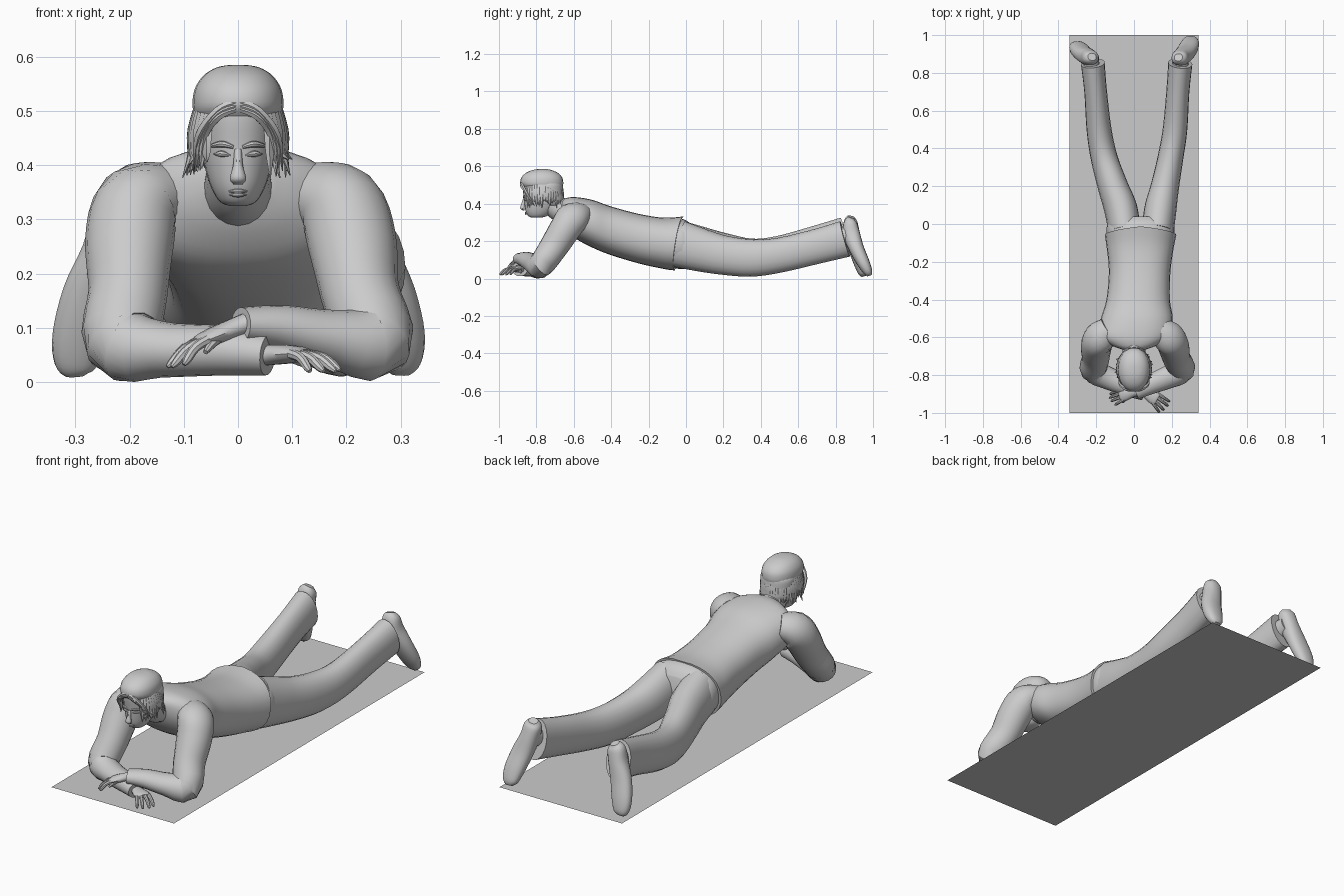
import bpy, bmesh, math, random
from mathutils import Vector

random.seed(4)


def spline(pts, steps):
    """Catmull-Rom through tuples of any length."""
    out = []
    last = len(pts) - 1
    for i in range(last):
        p = [pts[max(i - 1, 0)], pts[i], pts[i + 1], pts[min(i + 2, last)]]
        for s in range(steps):
            t = s / steps
            out.append([0.5 * (2 * b + (c - a) * t + (2 * a - 5 * b + 4 * c - d) * t * t
                               + (3 * b - a - 3 * c + d) * t ** 3) for a, b, c, d in zip(*p)])
    return out + [list(pts[-1])]


def loft(name, rings, hint=(1, 0, 0), n=20, steps=4, power=2.0, normal=None):
    """Skin rings (x, y, z, half size along hint, half size across)."""
    rings = spline(rings, steps)
    bm = bmesh.new()
    loops = []
    for i, r in enumerate(rings):
        a, b = rings[max(i - 1, 0)], rings[min(i + 1, len(rings) - 1)]
        t = Vector(normal) if normal else (Vector(b[:3]) - Vector(a[:3])).normalized()
        u = Vector(hint)
        u = (u - t * u.dot(t)).normalized()
        v = t.cross(u)
        loop = []
        for k in range(n):
            c, s = math.cos(2 * math.pi * k / n), math.sin(2 * math.pi * k / n)
            c = math.copysign(abs(c) ** (2 / power), c)
            s = math.copysign(abs(s) ** (2 / power), s)
            loop.append(bm.verts.new(Vector(r[:3]) + u * c * r[3] + v * s * r[4]))
        loops.append(loop)
    for p, q in zip(loops, loops[1:]):
        for k in range(n):
            bm.faces.new((p[k], p[(k + 1) % n], q[(k + 1) % n], q[k]))
    bm.faces.new(loops[0][::-1])
    bm.faces.new(loops[-1])
    bmesh.ops.recalc_face_normals(bm, faces=bm.faces)
    me = bpy.data.meshes.new(name)
    bm.to_mesh(me)
    bm.free()
    ob = bpy.data.objects.new(name, me)
    bpy.context.collection.objects.link(ob)
    return ob


def level_loft(name, rows, **kw):
    """Horizontal rings from (z, y front, y back, half width)."""
    return loft(name, [(0, (f + b) / 2, z, w, (b - f) / 2) for z, f, b, w in rows],
                normal=(0, 0, 1), **kw)


# mat
bpy.ops.mesh.primitive_plane_add(size=1)
mat = bpy.context.object
mat.name = "floor_mat"
mat.scale = (0.685, 2, 1)

# shirt body, from neck to hem: y, centre x, top, bottom, half width
shirt = [(-.665, 0, .415, .33, .06), (-.64, 0, .43, .275, .125), (-.59, 0, .435, .215, .19),
         (-.50, .015, .42, .165, .19), (-.40, .022, .385, .125, .168), (-.25, .03, .345, .08, .163),
         (-.12, .033, .325, .052, .178), (-.035, .035, .332, .043, .189)]
ob = loft("shirt", [(x, y, (t + b) / 2, w, (t - b) / 2) for y, x, t, b, w in shirt],
          n=28, power=2.3, normal=(0, 1, 0))
for v in ob.data.vertices:  # slanted hem
    if v.co.y > -.13:
        k = (v.co.y + .13) / .095
        v.co.y += k * ((v.co.z - .19) * .16 - abs(v.co.x - .035) * .12)

# trousers
loft("trouser_hips", [(.034, -.13, .187, .165, .125), (.035, -.04, .187, .18, .135),
                      (.035, .01, .18, .172, .125), (.035, .04, .17, .14, .1)],
     n=28, power=2.3, normal=(0, 1, 0))
legs = {
    "left": [(-.05, -.04, .185, .085, .125), (-.07, .08, .158, .088, .118), (-.112, .2, .135, .08, .108),
             (-.158, .35, .113, .071, .1), (-.185, .5, .133, .066, .095), (-.203, .7, .19, .06, .093),
             (-.218, .85, .228, .063, .1)],
    "right": [(.125, -.04, .185, .085, .125), (.14, .08, .152, .085, .115), (.164, .2, .125, .075, .105),
              (.193, .35, .11, .068, .1), (.217, .5, .125, .065, .093), (.232, .7, .172, .061, .093),
              (.245, .85, .212, .064, .098)]}
for side, rings in legs.items():
    loft(side + "_trouser_leg", rings, power=2.1)

# shoes, heel up and toe on the floor
loft("left_shoe", [(-.222, .885, .33, .022, .02), (-.228, .88, .305, .042, .036), (-.243, .885, .24, .045, .044),
                   (-.272, .905, .16, .052, .037), (-.293, .93, .08, .05, .032),
                   (-.3, .945, .03, .038, .024), (-.3, .95, .012, .018, .012)], power=2.3)
loft("right_shoe", [(.235, .882, .32, .022, .02), (.24, .878, .295, .042, .036), (.252, .886, .235, .045, .045),
                    (.276, .912, .16, .052, .04), (.295, .948, .085, .05, .034),
                    (.3, .973, .035, .038, .024), (.3, .98, .015, .018, .012)], power=2.3)
for name, x, z in (("left_ankle", -.225, .25), ("right_ankle", .246, .235)):
    loft(name, [(x, .78, z - .03, .042, .05), (x, .84, z - .01, .042, .05), (x, .89, z, .038, .045)])

# sleeves: shoulder, elbow, cuff
arms = {
    "left": [(-.13, -.56, .345, .07, .06), (-.185, -.605, .325, .088, .078), (-.2, -.65, .26, .083, .082),
             (-.203, -.71, .165, .076, .073), (-.212, -.775, .075, .068, .072), (-.14, -.815, .06, .06, .052),
             (-.03, -.86, .058, .052, .046), (.055, -.89, .05, .045, .038)],
    "right": [(.13, -.56, .345, .07, .06), (.188, -.605, .325, .088, .078), (.21, -.65, .26, .083, .082),
              (.225, -.71, .165, .076, .073), (.25, -.775, .075, .068, .072), (.17, -.815, .082, .06, .052),
              (.08, -.852, .1, .052, .042), (.005, -.885, .105, .045, .033)]}
for side, rings in arms.items():
    loft(side + "_sleeve", rings, hint=(0, 1, 0))


# hands: wrist, knuckle centre, finger tips
def hand(side, wrist, palm, tips, thumb):
    w, p = Vector(wrist), Vector(palm)
    d = (p - w).normalized()
    across = Vector((0, 0, 1)).cross(d).normalized()
    loft(side + "_hand", [(*(w - d * .03), .027, .02), (*w, .026, .019), (*(w * .4 + p * .6), .036, .017),
                          (*p, .036, .013), (*(p + d * .008), .028, .008)], hint=across, n=14)
    for i, tip in enumerate(tips):
        t = Vector(tip)
        a = p + across * (.027 - .018 * i) - d * .008
        m = (a + t) / 2 + Vector((0, 0, .009))
        loft(f"{side}_finger_{i + 1}", [(*a, .01, .01), (*m, .009, .009), (*(m * .3 + t * .7), .008, .008),
                                        (*t, .004, .004)], hint=(0, .3, 1), n=8, steps=3)
    t = Vector(thumb)
    a = w * .7 + p * .3
    loft(side + "_thumb", [(*a, .013, .013), (*((a + t) / 2 + Vector((0, 0, .004))), .011, .011),
                           (*t, .005, .005)], hint=(0, .3, 1), n=8, steps=3)


hand("left", (.06, -.893, .05), (.118, -.925, .052),
     [(.188, -.94, .022), (.18, -.963, .02), (.158, -.985, .02), (.133, -.995, .02)], (.125, -.882, .03))
hand("right", (-.005, -.89, .1), (-.07, -.905, .075),
     [(-.1, -.958, .032), (-.122, -.938, .028), (-.13, -.92, .028), (-.127, -.9, .03)], (-.06, -.945, .055))

# neck and collar
loft("neck", [(0, -.6, .35, .07, .07), (0, -.665, .365, .062, .068), (0, -.72, .4, .056, .058),
              (0, -.75, .44, .052, .05)])

# head
level_loft("head", [(.325, -.822, -.785, .016), (.333, -.842, -.745, .034), (.36, -.857, -.71, .05),
                    (.4, -.864, -.68, .062), (.44, -.868, -.67, .068), (.49, -.874, -.668, .071),
                    (.53, -.868, -.675, .068), (.56, -.84, -.7, .05)], n=24, power=2.15)
loft("nose", [(0, -.862, .43, .007, .008), (0, -.87, .4, .009, .011), (0, -.875, .375, .015, .012),
              (0, -.868, .364, .008, .006)], n=10, normal=(0, 0, 1))
for name, z, w in (("upper_lip", .352, .02), ("lower_lip", .345, .016)):
    loft(name, [(-w, -.846, z, .001, .001), (0, -.857, z, .005, .0045), (w, -.846, z, .001, .001)],
         hint=(0, 1, 0), n=8)
for s, side in ((-1, "left"), (1, "right")):
    loft(side + "_eye", [(s * .014, -.864, .418, .001, .001), (s * .03, -.859, .421, .007, .006),
                         (s * .045, -.849, .42, .001, .001)], hint=(0, 1, 0), n=8)
    loft(side + "_brow", [(s * .008, -.868, .433, .003, .003), (s * .03, -.865, .439, .006, .006),
                          (s * .055, -.842, .434, .002, .002)], hint=(0, 1, 0), n=8)

# hair cap, back mass and loose locks
level_loft("hair_cap", [(.488, -.872, -.66, .079), (.51, -.886, -.656, .084), (.54, -.88, -.662, .08),
                        (.565, -.855, -.685, .064), (.58, -.82, -.72, .04), (.585, -.79, -.745, .015)],
           n=24, power=2.15)
level_loft("back_hair", [(.385, -.74, -.665, .055), (.42, -.79, -.652, .076), (.46, -.81, -.655, .082),
                         (.5, -.82, -.658, .083), (.52, -.82, -.665, .07)], n=24)
for i in range(38):
    ang = math.radians(-48 + 276 * i / 37)
    c, s = math.cos(ang), math.sin(ang)
    flare, low = random.uniform(.084, .106), random.uniform(.372, .42)
    loft(f"hair_lock_{i + 1}", [(c * .072, -.768 + s * .098, .52, .012, .006),
                                (c * .087, -.768 + s * .108, .465, .014, .007),
                                (c * .088, -.766 + s * .108, .425, .011, .006),
                                (c * flare, -.764 + s * .11, low, .001, .001)],
         hint=(-s, c, 0), n=6, steps=3)
for s, side in ((-1, "left"), (1, "right")):
    for j in range(3):
        loft(f"{side}_fringe_{j + 1}", [(s * .004, -.878, .503 + j * .006, .008, .006),
                                        (s * .036, -.877, .49 + j * .006, .008, .008),
                                        (s * (.062 + j * .005), -.852, .455, .008, .008),
                                        (s * (.07 + j * .006), -.835 + j * .012, .39, .001, .001)],
             hint=(0, 1, 0), n=6)

bpy.ops.object.select_all(action='SELECT')
bpy.ops.object.shade_smooth_by_angle(angle=math.radians(40))
